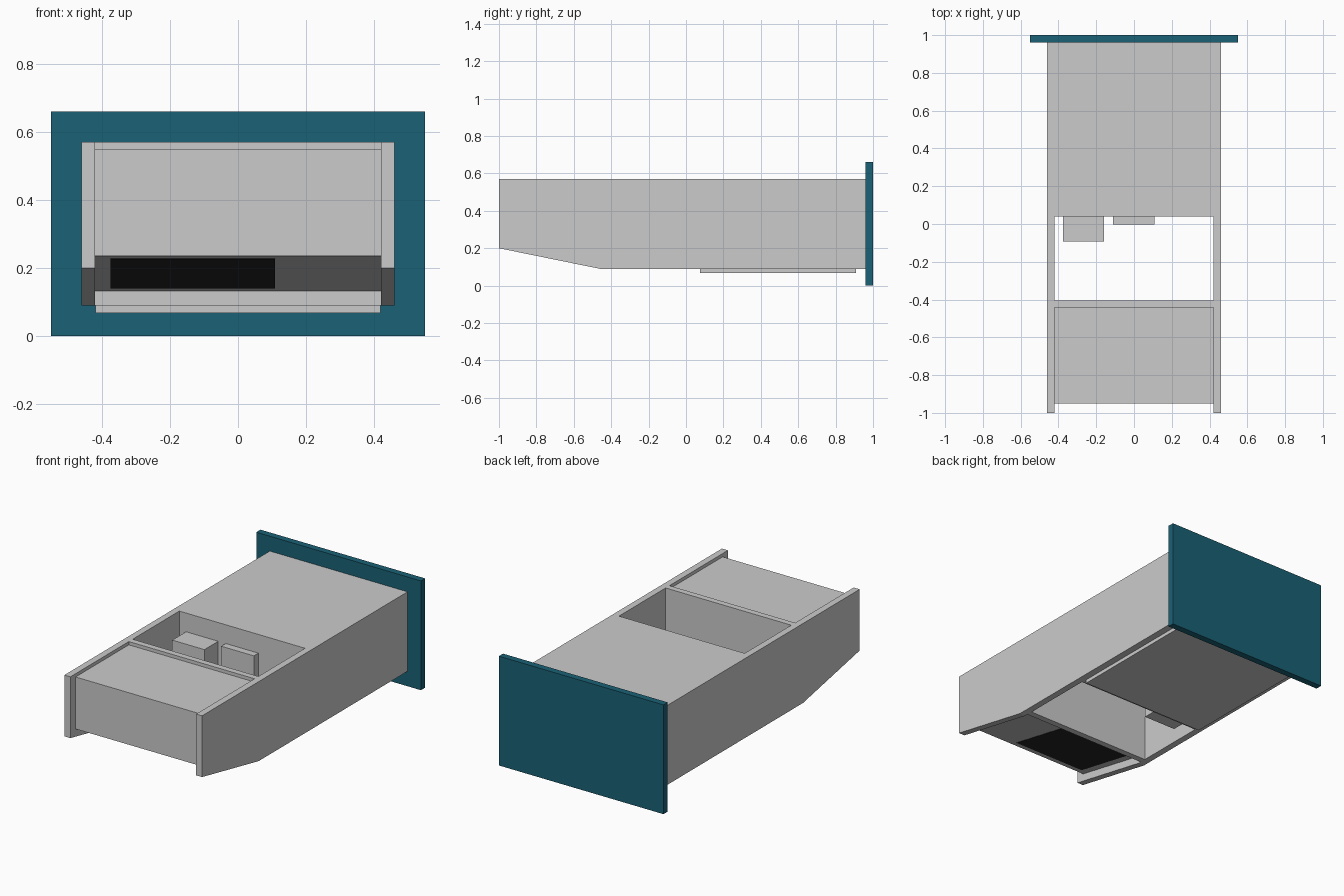
import bpy

if "Cube" in bpy.data.objects:
    bpy.data.objects.remove(bpy.data.objects["Cube"])


def material(name, color):
    mat = bpy.data.materials.new(name)
    mat.diffuse_color = color
    mat.use_nodes = True
    mat.node_tree.nodes["Principled BSDF"].inputs["Base Color"].default_value = mat.diffuse_color
    return mat


def prism(name, profile, x0, x1, mat=None):
    """Extrude a (y, z) profile from x0 to x1."""
    n = len(profile)
    verts = [(x, y, z) for x in (x0, x1) for y, z in profile]
    faces = [list(range(n))[::-1], list(range(n, 2 * n))]
    faces += [[i, (i + 1) % n, n + (i + 1) % n, n + i] for i in range(n)]
    mesh = bpy.data.meshes.new(name)
    mesh.from_pydata(verts, [], faces)
    obj = bpy.data.objects.new(name, mesh)
    bpy.context.collection.objects.link(obj)
    # consistent outward normals
    import bmesh
    bm = bmesh.new()
    bm.from_mesh(mesh)
    bmesh.ops.recalc_face_normals(bm, faces=bm.faces)
    bm.to_mesh(mesh)
    bm.free()
    if mat:
        mesh.materials.append(mat)
    return obj


def box(name, x0, x1, y0, y1, z0, z1, mat=None):
    return prism(name, [(y0, z0), (y1, z0), (y1, z1), (y0, z1)], x0, x1, mat)


teal = material("teal", (0.01, 0.12, 0.18, 1))
black = material("black", (0.02, 0.02, 0.02, 1))

# Back plate
box("back_plate", -0.55, 0.55, 0.96, 1.0, 0, 0.66, teal)

# Side panels with the angled front underside
side = [(-1, 0.20), (-0.46, 0.09), (0.96, 0.09), (0.96, 0.57), (-1, 0.57)]
for name, x0 in (("left_side", -0.46), ("right_side", 0.42)):
    prism(name, side, x0, x0 + 0.04)

# Rear body, its underside cover, and the cross wall
box("rear_body", -0.42, 0.42, 0.04, 0.96, 0.09, 0.57)
box("bottom_cover", -0.418, 0.418, 0.075, 0.91, 0.068, 0.09)
box("cross_wall", -0.42, 0.42, -0.442, -0.405, 0.09, 0.57)

# Front body with a sloping underside
prism("front_body", [(-0.95, 0.236), (-0.442, 0.132), (-0.442, 0.55), (-0.95, 0.55)],
      -0.42, 0.42)

# Dark panel lying on the sloping underside
prism("screen", [(-0.91, 0.226), (-0.49, 0.140), (-0.49, 0.143), (-0.91, 0.229)],
      -0.375, 0.108, black)

# Blocks inside the open bay
box("large_bay_block", -0.375, -0.16, -0.092, 0.04, 0.135, 0.457)
box("small_bay_block", -0.11, 0.108, -0.003, 0.04, 0.135, 0.457)
